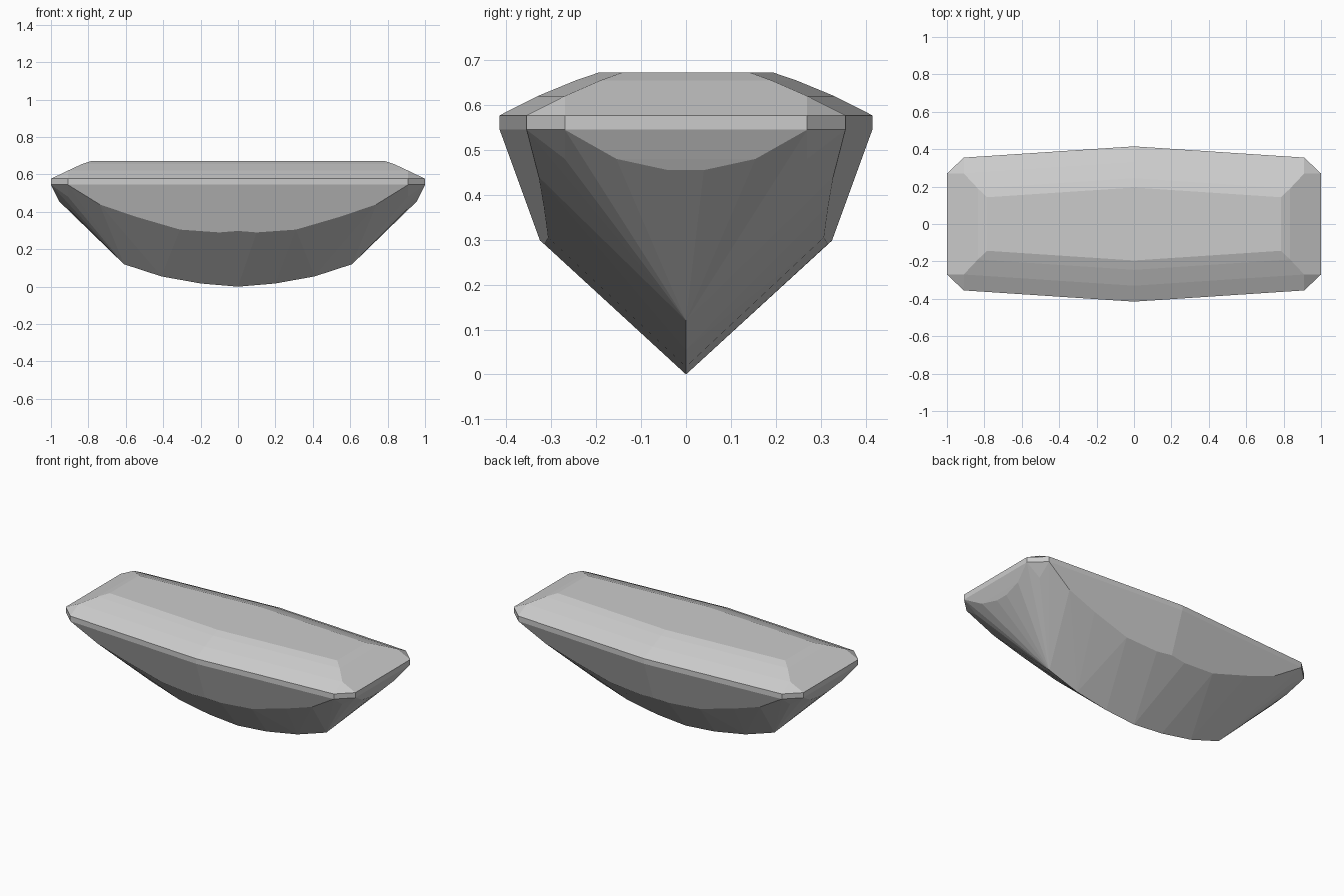
import bpy
import bmesh
import math

if "Cube" in bpy.data.objects:
    bpy.data.objects.remove(bpy.data.objects["Cube"])

# Clear grey stone
stone = bpy.data.materials.new("stone_grey")
stone.use_nodes = True
colour = (0.6, 0.6, 0.6, 1)
stone.diffuse_color = colour
stone.node_tree.nodes["Principled BSDF"].inputs["Base Color"].default_value = colour

TAPER = 0.066   # how much the long sides narrow toward the ends
GIRDLE = 0.545


def side_y(x, z):
    """Depth of the steep long facet below the girdle."""
    return 0.415 - TAPER * x - 0.364 * (GIRDLE - z)


corners = []   # one quarter of the stone, mirrored below

# Girdle band
for z in (GIRDLE, 0.577):
    corners += [(1, 0.27, z), (0.91, 0.355, z), (0, 0.415, z)]

# Crown steps up to the table: end x, middle half depth, height
for x, y, z in ((0.91, 0.33, 0.62), (0.835, 0.245, 0.655), (0.785, 0.195, 0.672)):
    corners += [(x, y - TAPER * x, z), (0, y, z)]

# Scalloped lower edge of the long facets
for x, z in ((0, 0.298), (0.1, 0.29), (0.31, 0.305), (0.55, 0.375), (0.74, 0.44)):
    corners.append((x, side_y(x, z), z))

# Scalloped lower edge of the end facets and the corner facet
corners += [(0.968, 0.155, 0.48), (0.955, 0.04, 0.455), (0.908, 0.27, 0.48)]

# Curved keel
corners += [(0, 0, 0), (0.2, 0, 0.017), (0.41, 0, 0.055), (0.61, 0, 0.12)]

# Mirror to all four quarters and wrap in facets
bm = bmesh.new()
points = {(sx * x, sy * y, z) for x, y, z in corners for sx in (-1, 1) for sy in (-1, 1)}
for p in sorted(points):
    bm.verts.new(p)
hull = bmesh.ops.convex_hull(bm, input=bm.verts)
loose = [g for g in set(hull["geom_interior"] + hull["geom_unused"])
         if isinstance(g, bmesh.types.BMVert)]
bmesh.ops.delete(bm, geom=loose, context="VERTS")
bmesh.ops.dissolve_limit(bm, angle_limit=math.radians(1), verts=bm.verts, edges=bm.edges)
bmesh.ops.recalc_face_normals(bm, faces=bm.faces)

mesh = bpy.data.meshes.new("gemstone")
bm.to_mesh(mesh)
bm.free()
mesh.materials.append(stone)
gemstone = bpy.data.objects.new("gemstone", mesh)
bpy.context.collection.objects.link(gemstone)
